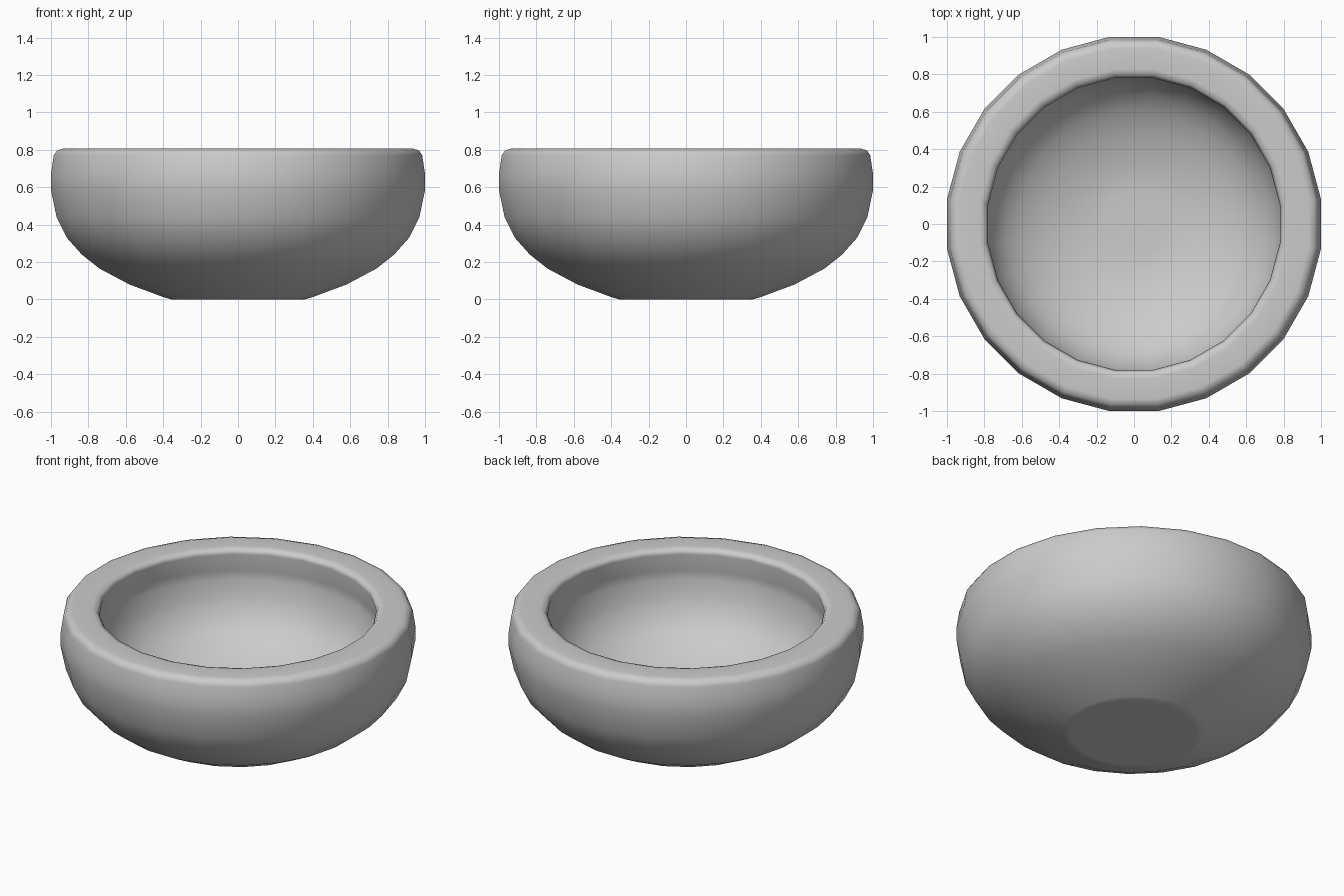
import bpy, bmesh, math

if "Cube" in bpy.data.objects:
    bpy.data.objects.remove(bpy.data.objects["Cube"])

SIDES = 24
STEP = 2 * math.pi / SIDES
FIT = 1 / math.cos(STEP / 2)   # flats, not corners, face the axes

# Half cross-section (radius, height): outer wall, rim, then inner hollow
outer = [(0.355, 0.0), (0.40, 0.013), (0.58, 0.08), (0.74, 0.165),
         (0.835, 0.24), (0.915, 0.33), (0.97, 0.44), (1.0, 0.585),
         (1.0, 0.67), (0.985, 0.77), (0.967, 0.797), (0.935, 0.807)]
rim_inside = [(0.825, 0.807), (0.795, 0.80), (0.78, 0.775)]
hollow = [(0.80, 0.665), (0.80, 0.61), (0.78, 0.51), (0.745, 0.425),
          (0.69, 0.35), (0.61, 0.285), (0.49, 0.22), (0.32, 0.17), (0.16, 0.152)]

bm = bmesh.new()
rings = []
for r, z in outer + rim_inside + hollow:
    rings.append([bm.verts.new((r * FIT * math.cos((i + 0.5) * STEP),
                                r * FIT * math.sin((i + 0.5) * STEP), z))
                  for i in range(SIDES)])
for a, b in zip(rings, rings[1:]):
    for i in range(SIDES):
        j = (i + 1) % SIDES
        bm.faces.new((a[i], a[j], b[j], b[i]))

# Flat foot and the bottom of the hollow
bm.faces.new(rings[0])
bm.faces.new(rings[-1])
bmesh.ops.recalc_face_normals(bm, faces=bm.faces)

mesh = bpy.data.meshes.new("bowl")
bm.to_mesh(mesh)
bm.free()
bowl = bpy.data.objects.new("bowl", mesh)
bpy.context.collection.objects.link(bowl)

# Smooth sides with an even, flat-looking rim and foot
bpy.context.view_layer.objects.active = bowl
bowl.select_set(True)
bpy.ops.object.shade_smooth()
bowl.modifiers.new("even_shading", 'WEIGHTED_NORMAL')
